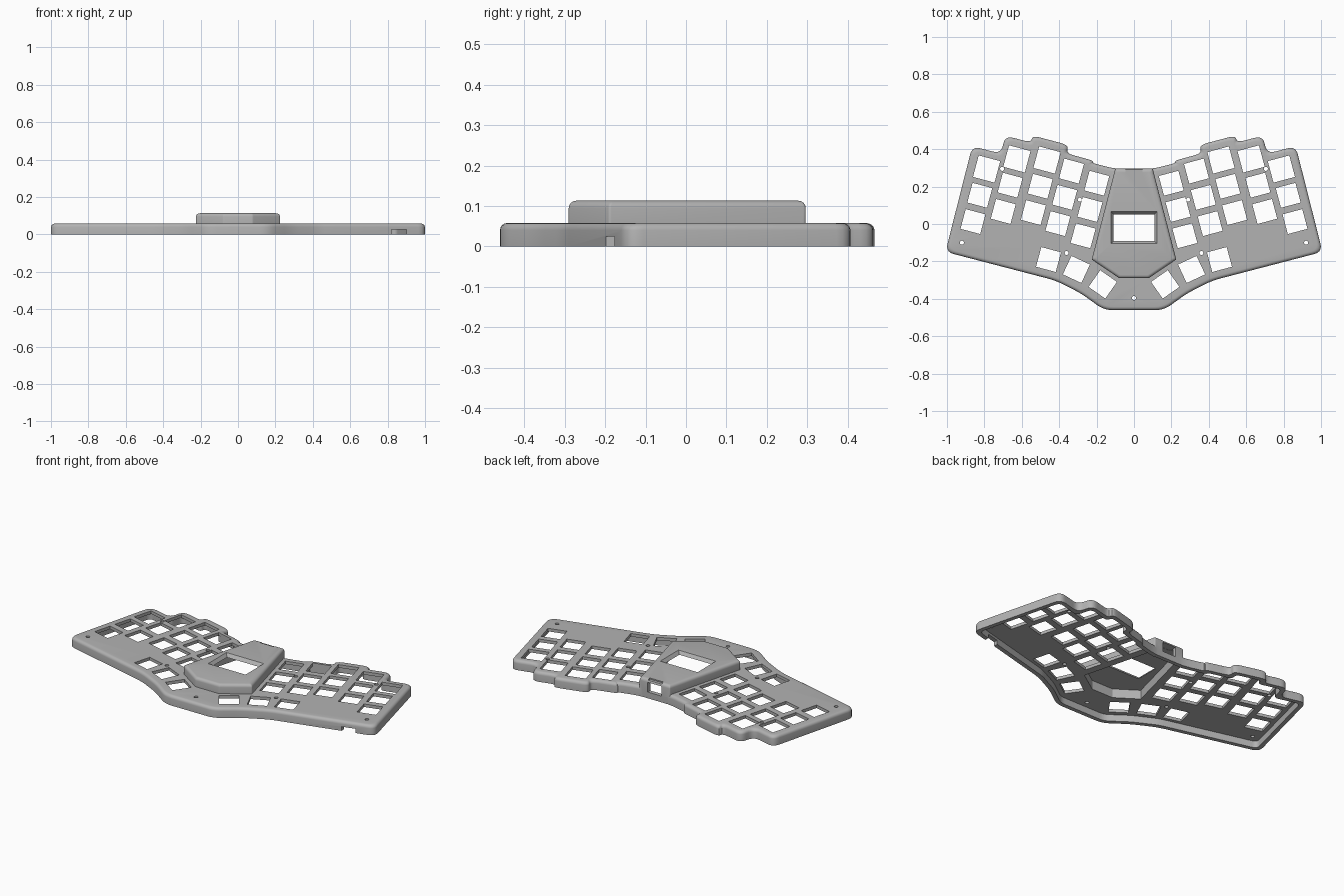
import bpy, bmesh, math
from mathutils import Vector, Matrix

if "Cube" in bpy.data.objects:
    bpy.data.objects.remove(bpy.data.objects["Cube"])

grey = bpy.data.materials.new("light grey plastic")
grey.use_nodes = True
colour = (0.45, 0.45, 0.45, 1)
grey.diffuse_color = colour
grey.node_tree.nodes["Principled BSDF"].inputs["Base Color"].default_value = colour


def mirrored(half):
    """Counter-clockwise outline from its +x half."""
    return [Vector(p) for p in half] + [Vector((-x, y)) for x, y in reversed(half)]


def inset(pts, d):
    out = []
    for i, p in enumerate(pts):
        a, b = (p - pts[i - 1]).normalized(), (pts[(i + 1) % len(pts)] - p).normalized()
        na, nb = Vector((-a.y, a.x)), Vector((-b.y, b.x))
        out.append(p + (na + nb) * (d / (1 + na.dot(nb))))
    return out


def rounded(pts, r, steps=5):
    if not r:
        return pts
    out = []
    for i, p in enumerate(pts):
        a, b = pts[i - 1] - p, pts[(i + 1) % len(pts)] - p
        s = p + a.normalized() * min(r, a.length * 0.42)
        e = p + b.normalized() * min(r, b.length * 0.42)
        for k in range(steps + 1):
            t = k / steps
            out.append(s * (1 - t) ** 2 + p * 2 * t * (1 - t) + e * t * t)
    return out


def loft(bm, rings):
    """Closed solid through (outline, z) rings."""
    loops = [[bm.verts.new((p.x, p.y, z)) for p in pts] for pts, z in rings]
    n = len(loops[0])
    for lo, hi in zip(loops, loops[1:]):
        for i in range(n):
            bm.faces.new((lo[i], lo[(i + 1) % n], hi[(i + 1) % n], hi[i]))
    bm.faces.new(loops[0][::-1])
    bm.faces.new(loops[-1])


def finish(name, bm):
    bmesh.ops.recalc_face_normals(bm, faces=bm.faces)
    me = bpy.data.meshes.new(name)
    bm.to_mesh(me)
    bm.free()
    me.materials.append(grey)
    ob = bpy.data.objects.new(name, me)
    bpy.context.collection.objects.link(ob)
    return ob


def shell(name, outline, top, bevel, corner):
    """Prism with a rounded top edge."""
    bm = bmesh.new()
    rings = [(rounded(outline, corner), 0)]
    for k in range(5):
        a = k / 4 * math.pi / 2
        rings.append((rounded(inset(outline, bevel * (1 - math.cos(a))), corner),
                      top - bevel * (1 - math.sin(a))))
    loft(bm, rings)
    return finish(name, bm)


def prism(name, outline, z0, z1, corner=0):
    bm = bmesh.new()
    loft(bm, [(rounded(outline, corner), z0), (rounded(outline, corner), z1)])
    return finish(name, bm)


def add_box(bm, centre, size, turn=0):
    m = (Matrix.Translation(centre) @ Matrix.Rotation(math.radians(turn), 4, 'Z')
         @ Matrix.Diagonal((*size, 1)))
    bmesh.ops.create_cube(bm, size=1, matrix=m)


def rect(x, y0, y1):
    return [Vector(p) for p in ((-x, y0), (x, y0), (x, y1), (-x, y1))]


def combine(target, tool, operation):
    mod = target.modifiers.new("cut", 'BOOLEAN')
    mod.operation, mod.solver, mod.object = operation, 'EXACT', tool
    bpy.context.view_layer.objects.active = target
    bpy.ops.object.modifier_apply(modifier=mod.name)
    bpy.data.objects.remove(tool)


# Case and raised centre pod
case_line = mirrored([
    (0.16, -0.46), (0.285, -0.37), (0.42, -0.302), (1.008, -0.149),
    (0.865, 0.416), (0.712, 0.376), (0.688, 0.472), (0.552, 0.436),
    (0.542, 0.473), (0.35, 0.422), (0.361, 0.377), (0.218, 0.339),
    (0.222, 0.325), (0.1, 0.295)])
pod_line = mirrored([(0.078, -0.29), (0.226, -0.19), (0.1, 0.296)])
case = shell("keyboard_case", case_line, 0.058, 0.018, 0.045)
combine(case, shell("pod", pod_line, 0.113, 0.018, 0.006), 'UNION')

# Hollow underside
combine(case, prism("tray_cavity", inset(case_line, 0.025), -0.05, 0.04, 0.03), 'DIFFERENCE')
combine(case, prism("pod_cavity", inset(pod_line, 0.024), -0.06, 0.094), 'DIFFERENCE')

# Key openings: five columns of three, and three thumb keys, on each side
keys = bmesh.new()
columns = [(0.788, 0.294), (0.626, 0.348), (0.465, 0.342), (0.334, 0.283), (0.199, 0.218)]
thumbs = [(0.457, -0.19, 15), (0.308, -0.243, 25), (0.167, -0.323, 35)]
for side in (1, -1):
    for c, (x, y) in enumerate(columns):
        for row in range(3):
            s = 0.119 if row == 0 and c < 3 else 0.109
            add_box(keys, (side * (x + 0.0365 * row), y - 0.1405 * row, 0.05),
                    (s, s, 0.08), side * 15)
    for x, y, turn in thumbs:
        add_box(keys, (side * x, y, 0.05), (0.109, 0.109, 0.08), side * turn)
combine(case, finish("key_cutter", keys), 'DIFFERENCE')

# Screw holes
screws = bmesh.new()
spots = [(0.92, -0.1), (0.705, 0.295), (0.29, 0.13), (0.36, -0.155)]
for x, y in [(0, -0.395)] + spots + [(-x, y) for x, y in spots]:
    bmesh.ops.create_cone(screws, cap_ends=True, segments=16, radius1=0.011, radius2=0.011,
                          depth=0.1, matrix=Matrix.Translation((x, y, 0.05)))
combine(case, finish("screw_cutter", screws), 'DIFFERENCE')

# Display window with a sloping frame
window = bmesh.new()
loft(window, [(rect(0.104, -0.088, 0.046), 0.05), (rect(0.104, -0.088, 0.046), 0.088),
              (rect(0.124, -0.106, 0.068), 0.114), (rect(0.124, -0.106, 0.068), 0.13)])
combine(case, finish("window_cutter", window), 'DIFFERENCE')

# Cable port with a shallow thumb recess above, and the front wall notch
ports = bmesh.new()
add_box(ports, (0, 0.29, 0.066), (0.09, 0.08, 0.058))
add_box(ports, (0, 0.295, 0.115), (0.09, 0.04, 0.018))
add_box(ports, (0.86, -0.185, 0), (0.08, 0.08, 0.05), 0)
combine(case, finish("port_cutter", ports), 'DIFFERENCE')

bpy.ops.object.select_all(action='DESELECT')
case.select_set(True)
bpy.context.view_layer.objects.active = case
bpy.ops.object.shade_smooth_by_angle(angle=math.radians(30))
